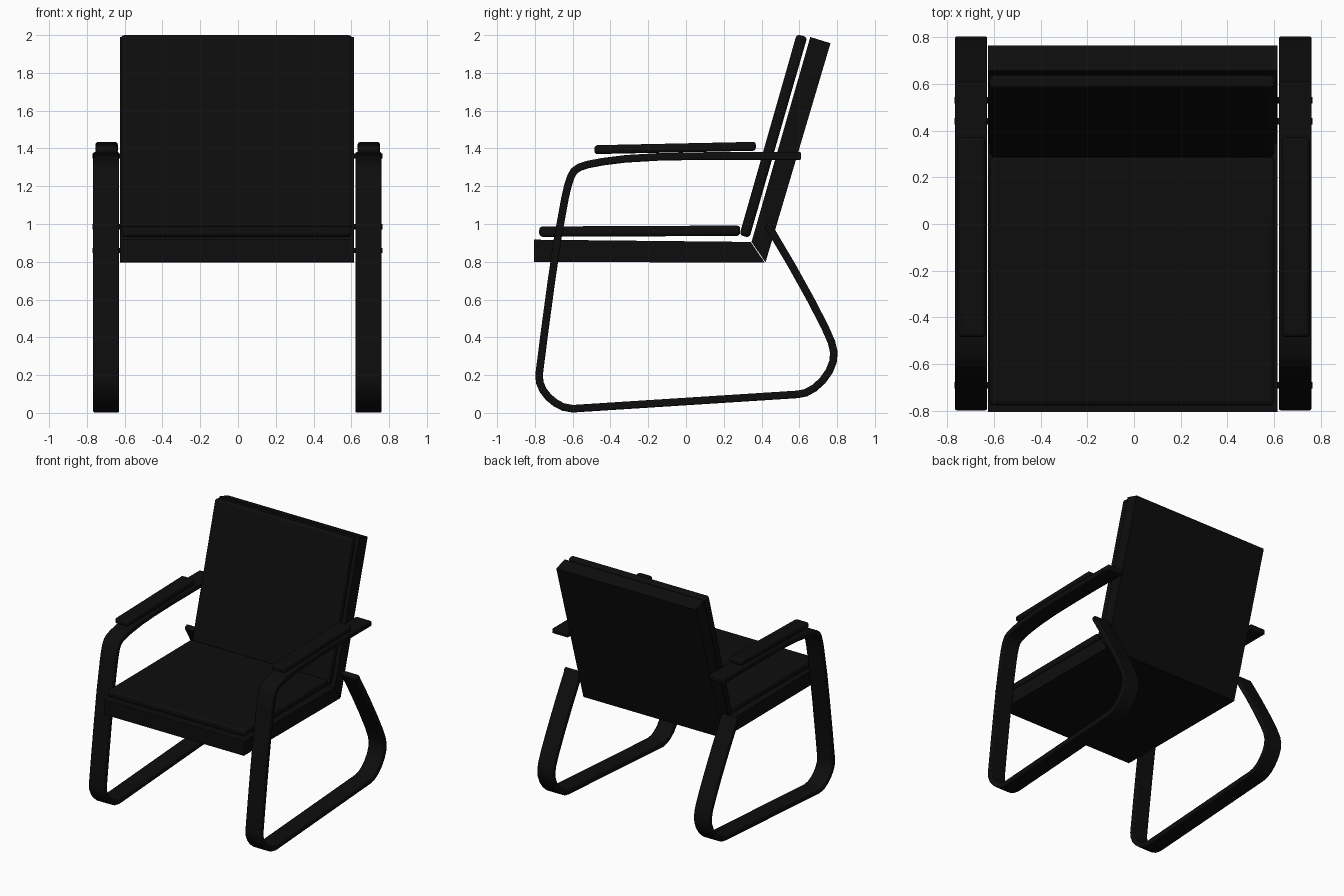
import bpy, bmesh, math
from mathutils import Vector

if "Cube" in bpy.data.objects:
    bpy.data.objects.remove(bpy.data.objects["Cube"])

black = bpy.data.materials.new("soft_black")
black.diffuse_color = (0.004, 0.004, 0.004, 1)
black.use_nodes = True
black.node_tree.nodes["Principled BSDF"].inputs["Base Color"].default_value = black.diffuse_color


def extrude_profile(name, pts, x0, x1, bevel=0.0, segments=3):
    """Extrude a closed (y, z) outline from x0 to x1."""
    bm = bmesh.new()
    face = bm.faces.new([bm.verts.new((x0, y, z)) for y, z in pts])
    res = bmesh.ops.extrude_face_region(bm, geom=[face])
    moved = [v for v in res["geom"] if isinstance(v, bmesh.types.BMVert)]
    bmesh.ops.translate(bm, verts=moved, vec=(x1 - x0, 0, 0))
    bmesh.ops.recalc_face_normals(bm, faces=bm.faces)
    return finish(name, bm, bevel, segments)


def finish(name, bm, bevel=0.0, segments=3):
    me = bpy.data.meshes.new(name)
    bm.to_mesh(me)
    bm.free()
    me.materials.append(black)
    ob = bpy.data.objects.new(name, me)
    bpy.context.collection.objects.link(ob)
    bpy.context.view_layer.objects.active = ob
    ob.select_set(True)
    if bevel:
        mod = ob.modifiers.new("rounded_edges", "BEVEL")
        mod.width = bevel
        mod.segments = segments
        mod.limit_method = "ANGLE"
        mod.angle_limit = math.radians(40)
    bpy.ops.object.shade_smooth_by_angle(angle=math.radians(35))
    ob.select_set(False)
    return ob


def ribbon_outline(path, t):
    """Offset an open path by half of t to each side, giving a closed outline."""
    p = [Vector(q) for q in path]
    left, right = [], []
    for i, q in enumerate(p):
        a = (q - p[i - 1]).normalized() if i else (p[1] - q).normalized()
        b = (p[i + 1] - q).normalized() if i < len(p) - 1 else a
        d = (a + b).normalized()
        n = Vector((-d.y, d.x)) * (t / 2 / max(0.5, d.dot(a)))
        left.append(q + n)
        right.append(q - n)
    return left + right[::-1]


# Bent side frame centreline: arm, front leg, floor runner, rear leg
path = [(0.61, 1.36), (0.1, 1.36), (-0.15, 1.355), (-0.32, 1.345), (-0.44, 1.33),
        (-0.52, 1.315), (-0.565, 1.30), (-0.593, 1.28), (-0.61, 1.25), (-0.625, 1.205),
        (-0.64, 1.14), (-0.68, 0.92), (-0.715, 0.68), (-0.75, 0.42), (-0.778, 0.20),
        (-0.774, 0.16), (-0.757, 0.12), (-0.727, 0.082), (-0.69, 0.052), (-0.65, 0.031),
        (-0.60, 0.022), (0.59, 0.098), (0.635, 0.107), (0.68, 0.132), (0.722, 0.17),
        (0.758, 0.22), (0.778, 0.27), (0.783, 0.32), (0.77, 0.375), (0.735, 0.455),
        (0.66, 0.60), (0.56, 0.78), (0.43, 1.0)]
outline = ribbon_outline(path, 0.04)

arm_pad = [(-0.485, 1.37), (-0.485, 1.417), (0.37, 1.435), (0.37, 1.388)]
bolts = [(0.53, 1.36), (0.44, 0.985), (-0.69, 0.86)]

for side, x0, x1 in (("left", -0.767, -0.629), ("right", 0.621, 0.76)):
    extrude_profile(side + "_frame", outline, x0, x1, 0.007, 2)
    extrude_profile(side + "_armrest", arm_pad, x0 + 0.012, x1 - 0.007, 0.016)
    # Pins that tie the frame to the seat and back
    for k, (y, z) in enumerate(bolts):
        ring = [(y + 0.014 * math.cos(a * math.pi / 6), z + 0.014 * math.sin(a * math.pi / 6))
                for a in range(12)]
        lo, hi = (x0 - 0.002, -0.62) if side == "left" else (0.61, x1 + 0.004)
        extrude_profile(f"{side}_pin_{k + 1}", ring, lo, hi)

# Seat and back panels meet at a mitred corner
extrude_profile("seat_panel", [(-0.805, 0.80), (-0.805, 0.917), (0.343, 0.905), (0.417, 0.795)],
                -0.625, 0.615)
extrude_profile("back_panel", [(0.347, 0.905), (0.658, 1.99), (0.765, 1.957), (0.421, 0.797)],
                -0.625, 0.615)

# Thin cushions
extrude_profile("seat_cushion", [(-0.777, 0.932), (-0.777, 0.987), (0.287, 0.992), (0.287, 0.937)],
                -0.618, 0.602, 0.018)
extrude_profile("back_cushion", [(0.283, 0.942), (0.586, 2.005), (0.642, 1.99), (0.336, 0.927)],
                -0.618, 0.602, 0.018)
